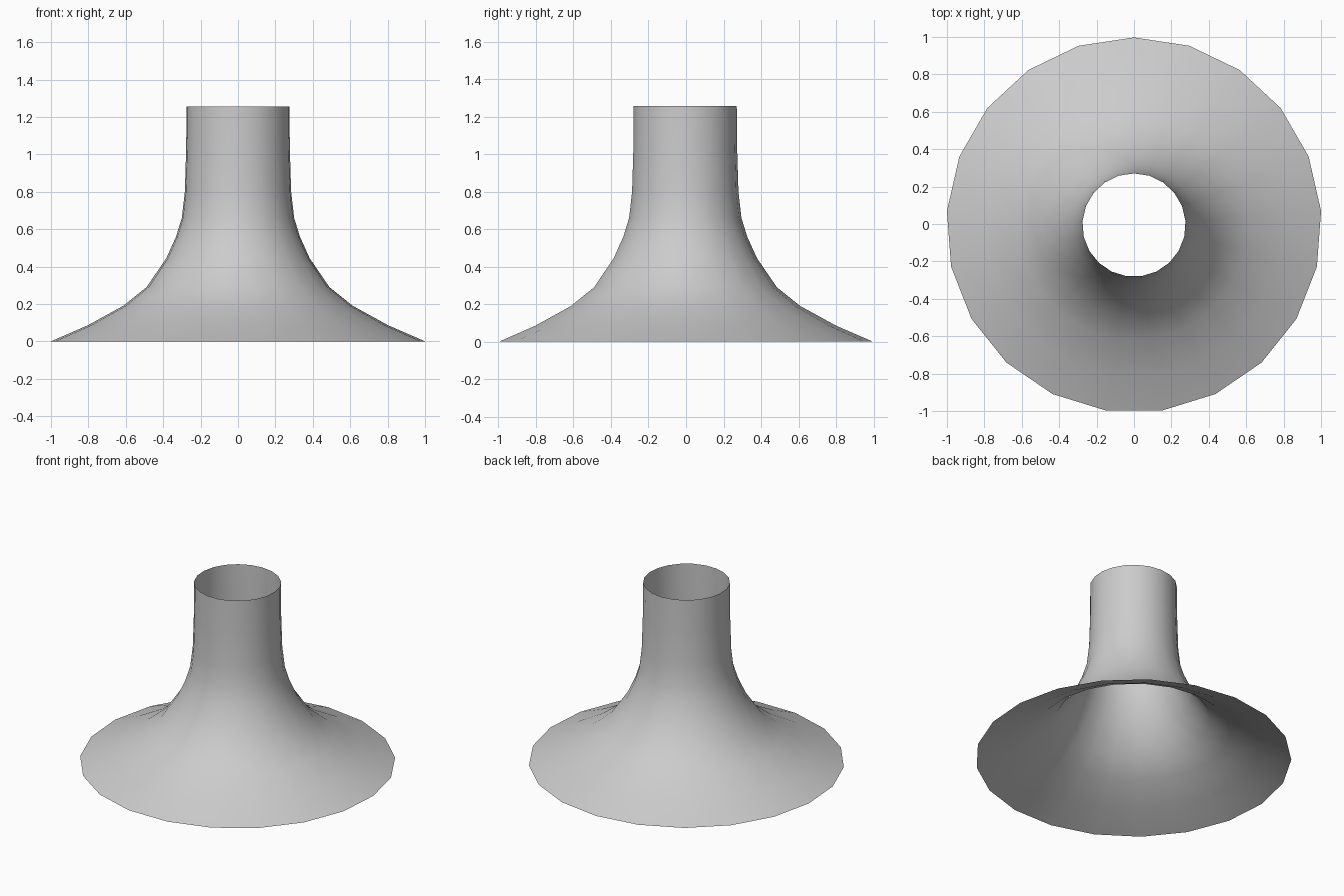
import bpy, bmesh
from math import sin, cos, pi

if "Cube" in bpy.data.objects:
    bpy.data.objects.remove(bpy.data.objects["Cube"])

SIDES = 21
# (radius, height) from the wide rim up to the open neck
PROFILE = [(1.003, 0), (0.807, 0.085), (0.615, 0.19), (0.49, 0.29),
           (0.384, 0.445), (0.332, 0.56), (0.301, 0.66), (0.285, 0.80),
           (0.278, 1.03), (0.276, 1.257)]
Y_SHIFT = -0.0056  # centres the odd-sided outline

# Flared open tube, lathed from the profile
bm = bmesh.new()
rings = []
for r, z in PROFILE:
    rings.append([bm.verts.new((r * sin(-2 * pi * i / SIDES),
                                r * cos(2 * pi * i / SIDES) + Y_SHIFT, z))
                  for i in range(SIDES)])
for low, high in zip(rings, rings[1:]):
    for i in range(SIDES):
        j = (i + 1) % SIDES
        bm.faces.new((low[i], low[j], high[j], high[i])).smooth = True

mesh = bpy.data.meshes.new("flared_funnel")
bm.to_mesh(mesh)
bm.free()
funnel = bpy.data.objects.new("flared_funnel", mesh)
bpy.context.collection.objects.link(funnel)
